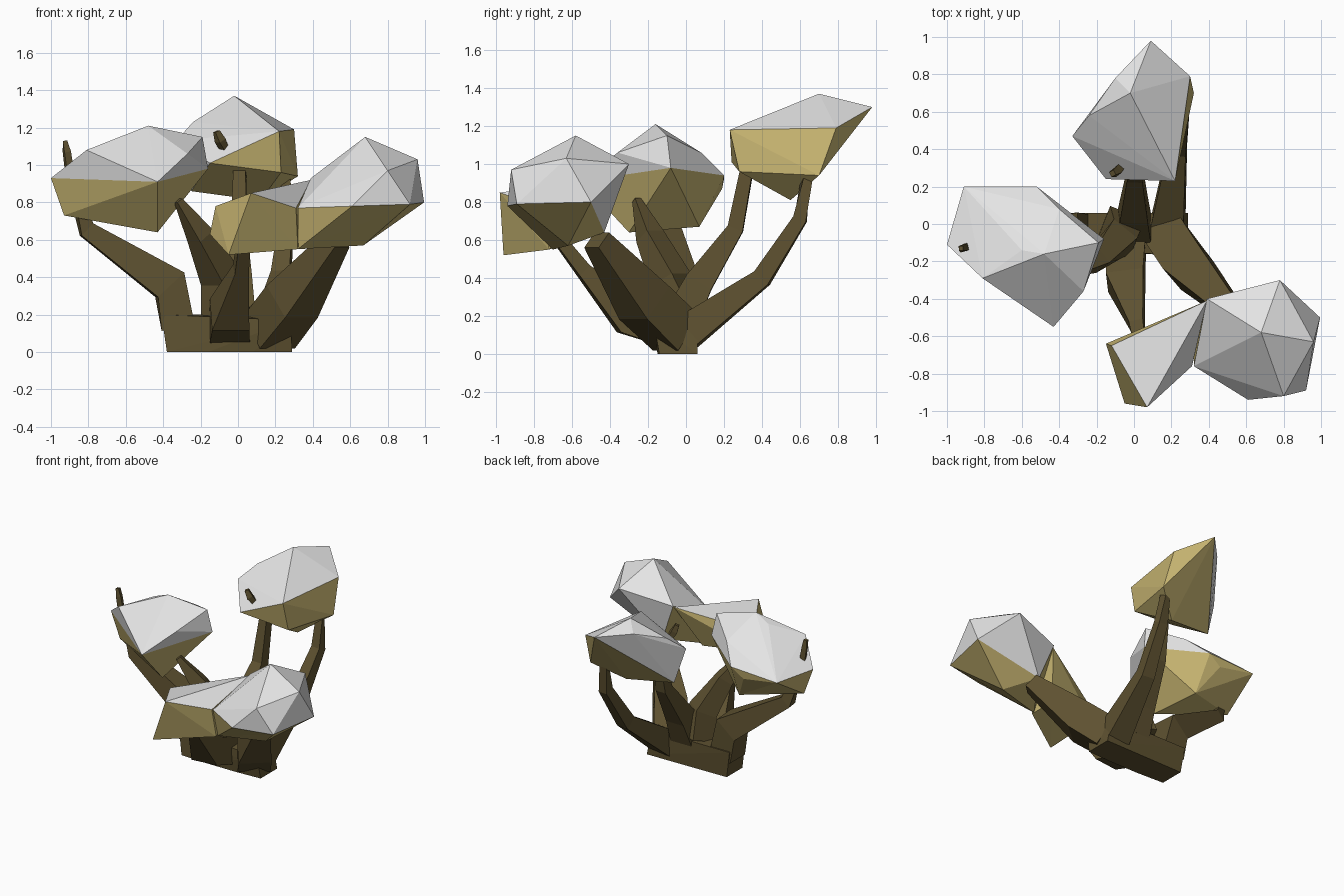
import bpy, bmesh
from mathutils import Vector

if "Cube" in bpy.data.objects:
    bpy.data.objects.remove(bpy.data.objects["Cube"])


def material(name, rgb):
    m = bpy.data.materials.new(name)
    m.diffuse_color = (*rgb, 1)
    m.use_nodes = True
    m.node_tree.nodes["Principled BSDF"].inputs["Base Color"].default_value = m.diffuse_color
    return m


BARK = material("brown bark", (0.112, 0.083, 0.03))
LEAF = material("khaki leaves", (0.59, 0.475, 0.172))
SNOW = material("snow white", (0.78, 0.78, 0.78))


def finish(bm, name, mats):
    bmesh.ops.recalc_face_normals(bm, faces=bm.faces)
    me = bpy.data.meshes.new(name)
    bm.to_mesh(me)
    bm.free()
    for m in mats:
        me.materials.append(m)
    bpy.context.collection.objects.link(bpy.data.objects.new(name, me))


def hull(name, top, low, mats):
    """Faceted lump; faces touching a low point take the first material."""
    bm = bmesh.new()
    for p in top:
        bm.verts.new(p)
    lows = {bm.verts.new(p) for p in low}
    bmesh.ops.convex_hull(bm, input=bm.verts[:])
    bmesh.ops.delete(bm, geom=[v for v in bm.verts if not v.link_faces], context='VERTS')
    for f in bm.faces:
        f.material_index = 0 if any(v in lows for v in f.verts) else len(mats) - 1
    finish(bm, name, mats)


def limb(name, path):
    """Four-sided tapering branch through (x, y, z, half width) points."""
    bm = bmesh.new()
    pts = [Vector(p[:3]) for p in path]
    rings = []
    for i, p in enumerate(pts):
        t = (pts[min(i + 1, len(pts) - 1)] - pts[max(i - 1, 0)]).normalized()
        side = t.cross(Vector((0, 0, 1))).normalized()
        up = side.cross(t)
        r = path[i][3]
        rings.append([bm.verts.new(p + side * a * r + up * b * r)
                      for a, b in ((-1, -1), (1, -1), (1, 1), (-1, 1))])
    for a, b in zip(rings, rings[1:]):
        for k in range(4):
            bm.faces.new((a[k], a[k - 1], b[k - 1], b[k]))
    bm.faces.new(rings[0])
    bm.faces.new(rings[-1])
    finish(bm, name, [BARK])


# Root block
hull("trunk_base", [],
     [(-.38, -.14, 0), (-.38, .05, 0), (-.16, -.15, 0), (.08, -.15, 0), (.29, -.14, 0),
      (.29, .06, 0), (-.41, .06, .2), (-.41, -.13, .2), (.25, .06, .2), (.28, -.17, .17)], [BARK])

# Branches
limb("left_branch", [(-.32, -.04, .13, .09), (-.365, -.04, .36, .096),
                     (-.81, -.08, .655, .045), (-.855, -.1, .82, .03)])
limb("left_twig_tip", [(-.89, -.12, .88, .02), (-.915, -.13, 1.07, .018), (-.925, -.13, 1.13, .012)])
limb("inner_left_twig", [(-.07, -.03, .2, .1), (-.09, -.08, .39, .08),
                         (-.2, -.19, .62, .055), (-.32, -.26, .81, .018)])
limb("front_branch", [(-.045, -.04, .13, .11), (-.045, -.3, .2, .1),
                      (.015, -.54, .44, .038), (.035, -.68, .62, .03)])
limb("front_right_branch", [(.17, -.05, .11, .115), (.29, -.22, .27, .115), (.53, -.47, .6, .055)])
limb("back_right_branch", [(.18, 0, .11, .09), (.23, .4, .4, .05),
                           (.26, .6, .71, .036), (.25, .635, .92, .025)])
limb("back_branch", [(0, -.02, .2, .09), (0, .07, .38, .075), (.005, .26, .66, .042), (.01, .32, .97, .033)])
limb("back_twig_tip", [(-.075, .3, 1.09, .018), (-.095, .28, 1.13, .022), (-.115, .27, 1.18, .014)])

# Foliage lumps with snow caps, the snow reaching further down at the back
LUMP = [LEAF, SNOW]
hull("left_foliage",
     [(-1, -.11, .93), (-.43, -.55, .91), (-.16, -.08, .98), (-.81, -.29, 1.08), (-.6, -.14, 1.16),
      (-.48, -.16, 1.21), (-.19, -.1, 1.15), (-.27, -.36, 1.06), (-.4, .08, 1.06),
      (-.91, .2, .92), (-.52, .2, .94)],
     [(-.93, -.1, .73), (-.43, -.3, .64), (-.5, .07, .67), (-.62, .19, .87)], LUMP)
hull("back_foliage",
     [(.09, .98, 1.3), (-.02, .7, 1.37), (-.1, .78, 1.3), (-.24, .58, 1.23), (-.33, .47, 1.13),
      (-.15, .24, 1.01), (.22, .23, 1.18), (.3, .79, 1.19), (-.25, .5, .86)],
     [(.23, .28, .96), (.32, .7, .94), (.12, .55, .81)], LUMP)
hull("right_foliage",
     [(.68, -.58, 1.15), (.96, -.63, 1.03), (.995, -.5, .8), (.78, -.3, 1.0), (.39, -.4, .93),
      (.8, -.92, .97), (.92, -.89, .79), (.61, -.94, .78), (.32, -.76, .77), (.5, -.43, .64)],
     [(.67, -.62, .57), (.32, -.7, .55)], LUMP)
hull("front_foliage",
     [(.07, -.98, .85), (-.12, -.65, .78), (.25, -.58, .84), (.31, -.76, .77),
      (.39, -.41, .92), (.26, -.57, .6)],
     [(-.15, -.64, .63), (-.05, -.96, .52), (.19, -.7, .58), (.32, -.72, .55)], LUMP)
